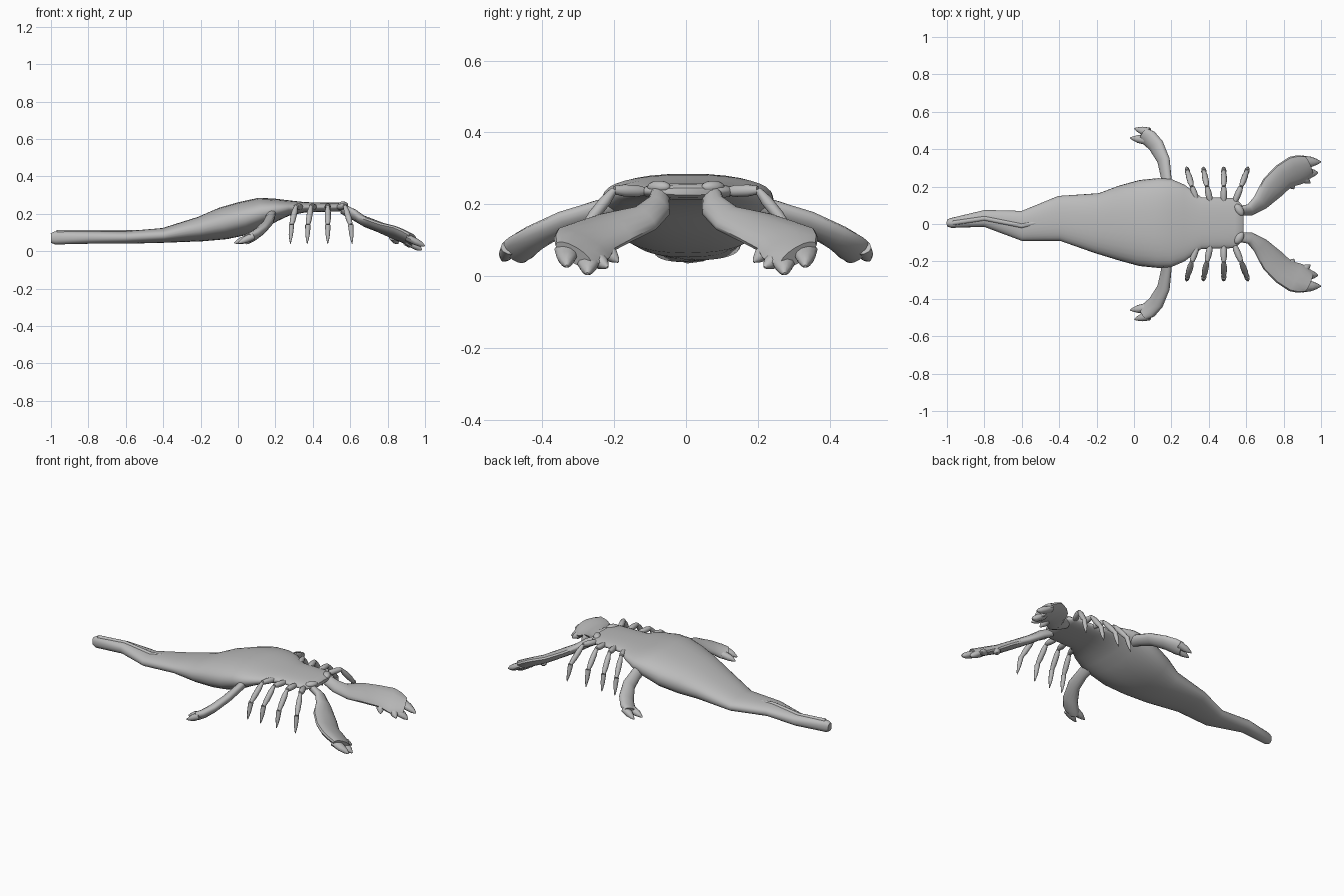
import bpy, bmesh, math
from mathutils import Vector

cube = bpy.data.objects.get("Cube")
if cube:
    bpy.data.objects.remove(cube, do_unlink=True)

colour = (.5, .5, .5, 1)
grey = bpy.data.materials.new("plain_grey")
grey.use_nodes = True
grey.diffuse_color = colour
grey.node_tree.nodes["Principled BSDF"].inputs["Base Color"].default_value = colour


def signed_power(value, exponent):
    return math.copysign(abs(value) ** exponent, value)


def limb(name, stations, tilt=0, sides=14, power=2, paired=True):
    """Closed skin over (point, half width, half thickness) stations along a path."""
    points = [Vector(point) for point, half, thick in stations]
    last = len(points) - 1
    bm = bmesh.new()
    loops = []
    for index, (point, half, thick) in enumerate(stations):
        along = (points[min(index + 1, last)] - points[max(index - 1, 0)]).normalized()
        across = along.cross(Vector((0, 0, 1))).normalized()
        up = across.cross(along)
        across.z -= tilt
        ring = []
        for step in range(sides):
            angle = math.tau * step / sides
            wide = half * signed_power(math.cos(angle), 2 / power)
            tall = thick * signed_power(math.sin(angle), 2 / power)
            ring.append(bm.verts.new(points[index] + across * wide + up * tall))
        loops.append(ring)
    for low, high in zip(loops, loops[1:]):
        for step in range(sides):
            after = (step + 1) % sides
            bm.faces.new((low[step], low[after], high[after], high[step]))
    bm.faces.new(loops[0])
    bm.faces.new(loops[-1])
    bmesh.ops.recalc_face_normals(bm, faces=bm.faces)

    mesh = bpy.data.meshes.new(name)
    bm.to_mesh(mesh)
    bm.free()
    mesh.materials.append(grey)
    obj = bpy.data.objects.new(name, mesh)
    bpy.context.collection.objects.link(obj)
    bpy.ops.object.select_all(action="DESELECT")
    obj.select_set(True)
    bpy.context.view_layer.objects.active = obj
    bpy.ops.object.shade_smooth_by_angle(angle=math.radians(45))
    if paired:
        mirror = obj.modifiers.new("other_side", "MIRROR")
        mirror.use_axis = (False, True, False)
        mirror.use_mirror_merge = False


def blade(name, path, thickest, tilt):
    """Flattened limb through (x, y, z, half width) points."""
    limb(name, [((x, y, z), half, min(half, thickest)) for x, y, z, half in path], tilt)


def spike(name, base, tip, half):
    """Finger or tooth tapering from base to tip."""
    base, tip = Vector(base), Vector(tip)
    shape = ((0, 1), (.5, .8), (.8, .45), (1, .12))
    limb(name, [(base.lerp(tip, share), half * size, min(half * size, .02))
                for share, size in shape], sides=10)


def segment(name, start, end, radius):
    """Leg segment, fullest in its middle."""
    start, end = Vector(start), Vector(end)
    shape = ((0, .6), (.3, 1), (.7, 1), (1, .7))
    limb(name, [(start.lerp(end, share), radius * size, radius * size)
                for share, size in shape], sides=10)


# Body from tail tip to head: x, half width, bottom, top
body_profile = (
    (-1, .018, .045, .095), (-.98, .026, .036, .106), (-.8, .045, .04, .107),
    (-.6, .08, .04, .107), (-.4, .12, .045, .124), (-.2, .16, .052, .185),
    (-.08, .2, .062, .235), (.03, .23, .085, .266), (.13, .24, .125, .288),
    (.2, .235, .16, .283), (.27, .205, .19, .273), (.36, .138, .208, .262),
    (.54, .134, .212, .26), (.575, .1, .218, .255), (.585, .08, .226, .246))


def sway(x):
    """Sideways wave of the tail."""
    return .01 + .02 * math.cos(math.pi * (x + .8) / .2) if -.9 < x < -.3 else .005


limb("body", [((x, sway(x), (low + high) / 2), half, (high - low) / 2)
              for x, half, low, high in body_profile], sides=32, power=2.3, paired=False)

# Low ridge along the top of the tail
limb("tail_ridge", [((x, sway(x), .104), .012, .01) for x in (-.97, -.8, -.6, -.45)],
     paired=False)

# Large front claws
blade("front_claws", (
    (.56, .07, .225, .025), (.62, .075, .195, .032), (.675, .115, .16, .045),
    (.74, .195, .135, .067), (.8, .255, .11, .07), (.86, .285, .09, .08),
    (.9, .297, .073, .075), (.935, .312, .06, .055)), .028, .45)
spike("claw_outer_fingers", (.9, .332, .075), (.998, .332, .028), .034)
spike("claw_inner_fingers", (.9, .27, .055), (.983, .274, .007), .036)
spike("claw_teeth", (.9, .25, .05), (.942, .218, .025), .025)
spike("claw_spurs", (.83, .225, .075), (.855, .188, .04), .026)

# Rear paddles with forked tips
blade("rear_paddles", (
    (.175, .18, .2, .03), (.172, .25, .18, .028), (.158, .34, .15, .034),
    (.118, .42, .108, .042), (.08, .46, .08, .045), (.05, .478, .067, .038)), .028, -.4)
spike("paddle_outer_fingers", (.08, .49, .08), (.002, .51, .044), .026)
spike("paddle_inner_fingers", (.06, .45, .07), (-.02, .46, .044), .026)

# Four pairs of jointed walking legs, spreading from roots to tips
names = ("rear", "second", "third", "front")
for name, root, tip in zip(names, (.34, .41, .48, .535), (.28, .37, .48, .61)):
    joints = [(root + (tip - root) * share, y, z) for share, y, z in
              ((0, .11, .236), (.5, .2, .24), (.9, .28, .14), (1, .305, .04))]
    segment(name + "_leg_thighs", joints[0], joints[1], .017)
    segment(name + "_leg_shins", joints[1], joints[2], .016)
    spike(name + "_leg_feet", joints[2], joints[3], .015)

# Flattened eyes on the front corners of the head
corner, front = Vector((.542, .105, .248)), Vector((.582, .045, .248))
eye_stations = []
for step in range(11):
    angle = math.pi * (step + .3) / 10.6
    swell = math.sin(angle)
    spot = corner.lerp(front, (1 - math.cos(angle)) / 2)
    eye_stations.append((spot, .022 * swell, .018 * swell))
limb("eyes", eye_stations)
